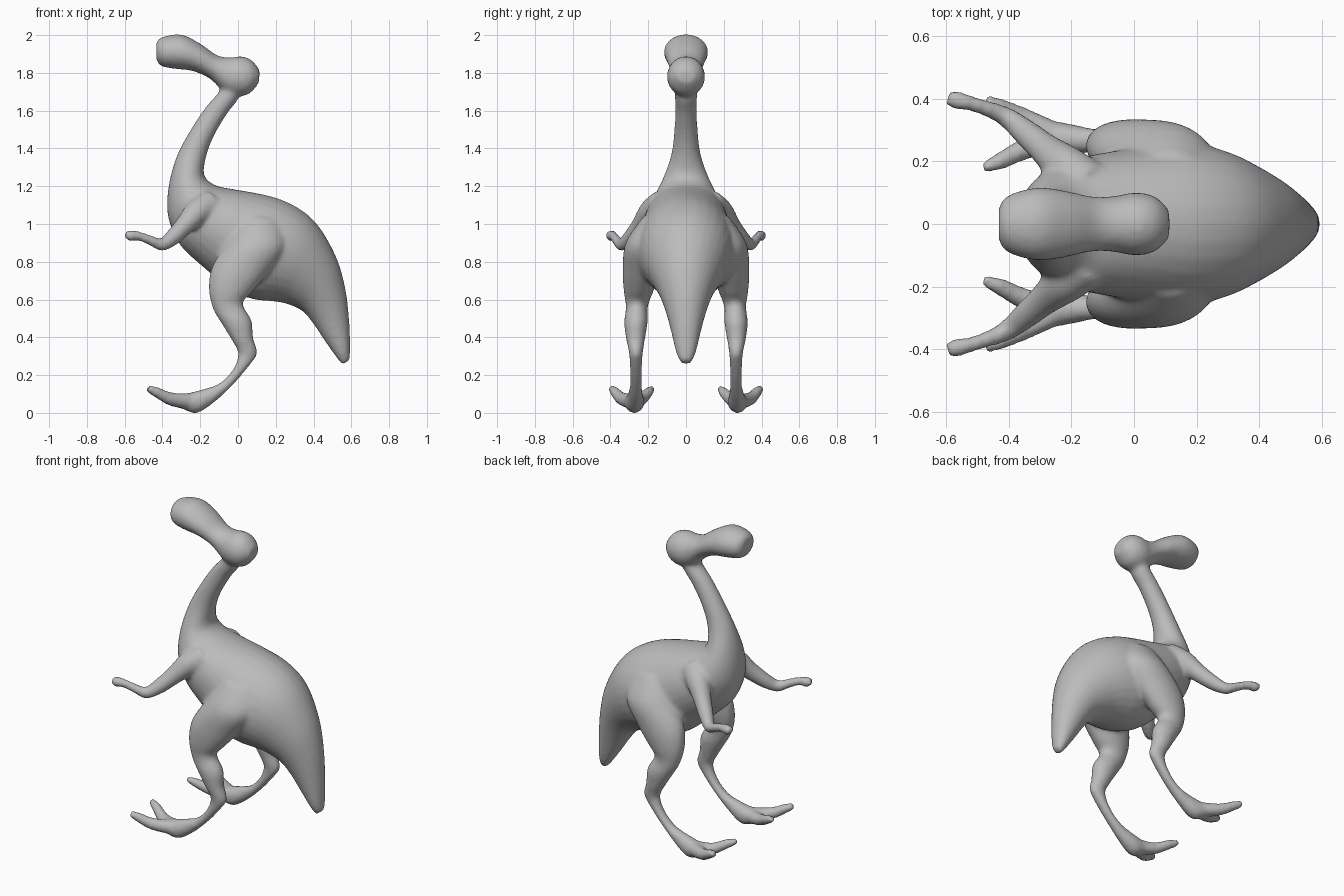
import bpy, bmesh, math
from mathutils import Vector

bm = bmesh.new()


def catmull(p0, p1, p2, p3, t):
    return 0.5 * (2 * p1 + (p2 - p0) * t + (2 * p0 - 5 * p1 + 4 * p2 - p3) * t * t
                  + (3 * p1 - p0 - 3 * p2 + p3) * t ** 3)


def loft(stations, steps=4, sides=28):
    """Closed skin through elliptical stations (centre, half axis, half axis)."""
    s = [stations[0]] + stations + [stations[-1]]
    dense = []
    for i in range(1, len(s) - 2):
        for k in range(steps):
            dense.append([catmull(s[i - 1][j], s[i][j], s[i + 1][j], s[i + 2][j], k / steps)
                          for j in range(3)])
    dense.append(stations[-1])
    rings = []
    for c, u, v in dense:
        rings.append([bm.verts.new(c + u * math.cos(2 * math.pi * a / sides)
                                   + v * math.sin(2 * math.pi * a / sides))
                      for a in range(sides)])
    faces = []
    for r, q in zip(rings, rings[1:]):
        for a in range(sides):
            b = (a + 1) % sides
            faces.append(bm.faces.new((r[a], r[b], q[b], q[a])))
    faces.append(bm.faces.new(rings[0][::-1]))
    faces.append(bm.faces.new(rings[-1]))
    bmesh.ops.recalc_face_normals(bm, faces=faces)


def profile(rows, side=1):
    """Rows: edge point x, z; opposite edge point x, z; centre y; half width."""
    out = []
    for xa, za, xb, zb, y, w in rows:
        out.append((Vector(((xa + xb) / 2, y * side, (za + zb) / 2)),
                    Vector(((xa - xb) / 2, 0, (za - zb) / 2)), Vector((0, w, 0))))
    loft(out)


def tube(rows, side=1):
    """Rows: x, y, z, radius."""
    pts = [Vector((x, y * side, z)) for x, y, z, r in rows]
    out = []
    for i, row in enumerate(rows):
        t = (pts[min(i + 1, len(pts) - 1)] - pts[max(i - 1, 0)]).normalized()
        u = t.cross(Vector((0, 1, 0))).normalized()
        out.append((pts[i], u * row[3], t.cross(u) * row[3]))
    loft(out, sides=16)


# head with long bulbous snout
profile([(-.432, 1.965, -.432, 1.87, 0, .055), (-.40, 1.99, -.405, 1.835, 0, .092),
         (-.30, 2.003, -.32, 1.82, 0, .117), (-.20, 1.955, -.24, 1.81, 0, .107),
         (-.11, 1.893, -.15, 1.77, 0, .088), (-.04, 1.882, -.08, 1.705, 0, .09),
         (.02, 1.888, -.01, 1.675, 0, .101), (.075, 1.865, .06, 1.69, 0, .088),
         (.115, 1.815, .11, 1.745, 0, .045)])

# neck, torso and drooping tail in one sweep
profile([(.03, 1.74, -.05, 1.78, 0, .06), (.0, 1.66, -.10, 1.70, 0, .06),
         (-.06, 1.58, -.17, 1.62, 0, .057), (-.13, 1.46, -.25, 1.50, 0, .063),
         (-.17, 1.35, -.32, 1.37, 0, .08), (-.178, 1.255, -.362, 1.23, 0, .122),
         (-.12, 1.205, -.375, 1.10, 0, .165), (-.04, 1.187, -.36, 1.0, 0, .195),
         (.05, 1.172, -.30, .88, 0, .22), (.13, 1.157, -.17, .76, 0, .24),
         (.22, 1.132, -.04, .65, 0, .26), (.31, 1.09, .08, .602, 0, .257),
         (.39, 1.03, .17, .592, 0, .235), (.46, .94, .25, .58, 0, .20),
         (.53, .80, .34, .54, 0, .152), (.57, .65, .40, .47, 0, .112),
         (.588, .50, .46, .38, 0, .08), (.594, .36, .52, .295, 0, .054),
         (.592, .28, .552, .255, 0, .03)])

for side in (1, -1):
    # leg from hip to ball of the foot
    profile([(.0, 1.05, .24, 1.02, .13, .10), (-.05, .92, .26, .88, .195, .125),
             (-.135, .78, .16, .74, .235, .10), (-.155, .66, .075, .64, .25, .08),
             (-.132, .55, .025, .578, .26, .058), (-.085, .47, .072, .49, .265, .062),
             (-.03, .38, .08, .40, .267, .05), (.0, .31, .102, .315, .265, .036),
             (-.03, .225, .06, .25, .265, .034), (-.10, .155, -.02, .155, .265, .033),
             (-.17, .13, -.12, .06, .268, .04), (-.225, .115, -.22, -.002, .272, .052),
             (-.30, .095, -.30, .025, .28, .05)], side)
    # outer and inner toes
    tube([(-.25, .28, .06, .045), (-.36, .34, .075, .035),
          (-.43, .375, .11, .028), (-.475, .395, .13, .02)], side)
    tube([(-.25, .27, .06, .045), (-.35, .24, .07, .035),
          (-.43, .2, .108, .028), (-.482, .18, .13, .018)], side)
    # arm with raised forearm
    tube([(-.15, .12, 1.10, .085), (-.22, .185, 1.06, .07), (-.285, .24, .99, .052),
          (-.35, .295, .925, .043), (-.405, .34, .89, .034), (-.46, .365, .912, .027),
          (-.52, .385, .935, .025), (-.565, .395, .938, .03), (-.597, .403, .94, .022)], side)

mesh = bpy.data.meshes.new("long_necked_creature")
bm.to_mesh(mesh)
bm.free()
skin = bpy.data.objects.new("long_necked_creature", mesh)
bpy.context.collection.objects.link(skin)

grey = bpy.data.materials.new("plain_grey")
grey.diffuse_color = (0.5, 0.5, 0.5, 1)
mesh.materials.append(grey)

# fuse the parts into one soft skin
fuse = skin.modifiers.new("fuse", 'REMESH')
fuse.mode = 'VOXEL'
fuse.voxel_size = 0.012
fuse.use_smooth_shade = True
soften = skin.modifiers.new("soften", 'SMOOTH')
soften.factor = 0.5
soften.iterations = 8
